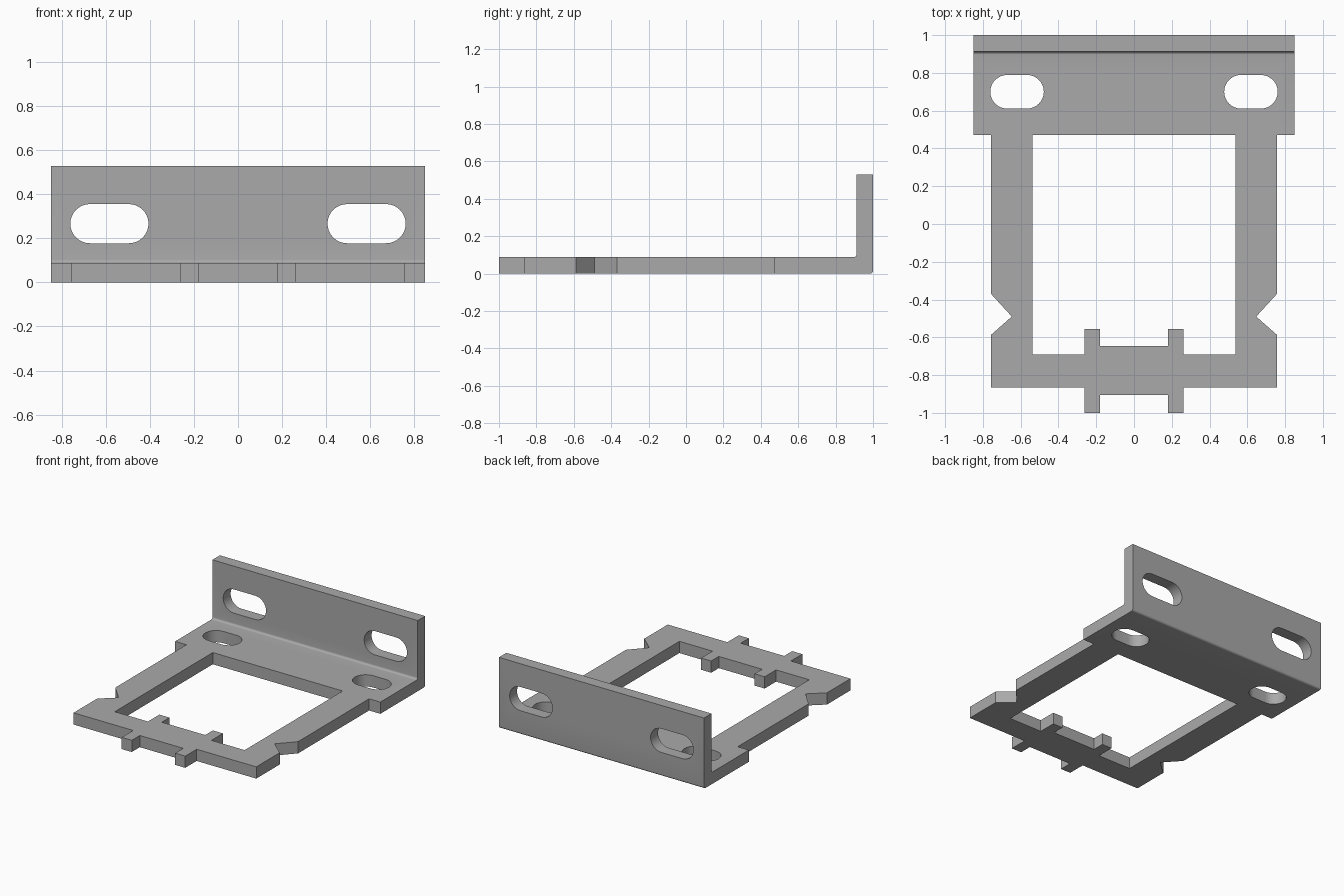
import bpy, math
from mathutils import Matrix, Vector

cube = bpy.data.objects.get("Cube")
if cube:
    bpy.data.objects.remove(cube, do_unlink=True)

T = 0.088          # sheet thickness
HALF_W = 0.85      # half width of the angle
FRONT, BACK, TOP = 0.47, 1.0, 0.53

steel = bpy.data.materials.new("grey_steel")
steel.use_nodes = True
GREY = (0.4, 0.4, 0.4, 1)
steel.diffuse_color = GREY
steel.node_tree.nodes["Principled BSDF"].inputs["Base Color"].default_value = GREY


def prism(name, outline, depth, matrix):
    """Extrude a flat outline along local +z, then place it with matrix."""
    n = len(outline)
    verts = [matrix @ Vector((u, v, w)) for w in (0, depth) for u, v in outline]
    faces = [tuple(reversed(range(n))), tuple(range(n, 2 * n))]
    faces += [(i, (i + 1) % n, n + (i + 1) % n, n + i) for i in range(n)]
    mesh = bpy.data.meshes.new(name)
    mesh.from_pydata(verts, [], faces)
    mesh.materials.append(steel)
    obj = bpy.data.objects.new(name, mesh)
    bpy.context.collection.objects.link(obj)
    return obj


def arc(cx, cy, r, start, end, steps):
    angles = [math.radians(start + (end - start) * i / steps) for i in range(steps + 1)]
    return [(cx + r * math.cos(a), cy + r * math.sin(a)) for a in angles]


def slot(length, width):
    r, c = width / 2, (length - width) / 2
    return arc(c, 0, r, -90, 90, 16) + arc(-c, 0, r, 90, 270, 16)


def combine(target, tool, operation):
    """Apply a boolean and discard the tool."""
    tool.hide_render = True
    mod = target.modifiers.new(operation, "BOOLEAN")
    mod.operation, mod.solver, mod.object = operation, "EXACT", tool
    graph = bpy.context.evaluated_depsgraph_get()
    result = bpy.data.meshes.new_from_object(target.evaluated_get(graph))
    target.modifiers.clear()
    target.data = result
    bpy.data.objects.remove(tool, do_unlink=True)


# Bent angle: L profile in y-z with rounded bend, swept along x
R = 0.016
profile = [(FRONT, 0)] + arc(BACK - R, R, R, -90, 0, 6)
profile += [(BACK, TOP), (BACK - T, TOP)]
profile += arc(BACK - T - R, T + R, R, 0, -90, 6) + [(FRONT, T)]
along_x = Matrix(((0, 0, 1, -HALF_W), (1, 0, 0, 0), (0, 1, 0, 0), (0, 0, 0, 1)))
bracket = prism("mounting_bracket", profile, 2 * HALF_W, along_x)

# Open frame: arms with notches and a front bar with tabs, mirrored in x
outer = [(0.18, -0.905), (0.18, -1), (0.263, -1), (0.263, -0.865), (0.757, -0.865),
         (0.757, -0.587), (0.647, -0.49), (0.757, -0.37), (0.757, FRONT)]
inner = [(0.538, FRONT), (0.538, -0.69), (0.263, -0.69),
         (0.263, -0.555), (0.18, -0.555), (0.18, -0.645)]
half = outer + inner
frame = prism("frame", half + [(-x, y) for x, y in reversed(half)], T, Matrix())
combine(bracket, frame, "UNION")

# Slots through the base and the upright flange
for side in (-1, 1):
    base_cut = prism("base_slot", slot(0.283, 0.178), 0.3,
                     Matrix.Translation((side * 0.619, 0.7, -0.1)))
    combine(bracket, base_cut, "DIFFERENCE")
    wall_cut = prism("wall_slot", slot(0.355, 0.178), 0.4,
                     Matrix.Translation((side * 0.584, 1.15, 0.267))
                     @ Matrix.Rotation(math.pi / 2, 4, "X"))
    combine(bracket, wall_cut, "DIFFERENCE")

# Smooth the bend and slot ends, keep the sheet edges sharp
bpy.ops.object.select_all(action="DESELECT")
bracket.select_set(True)
bpy.context.view_layer.objects.active = bracket
bpy.ops.object.shade_smooth_by_angle(angle=math.radians(30))
